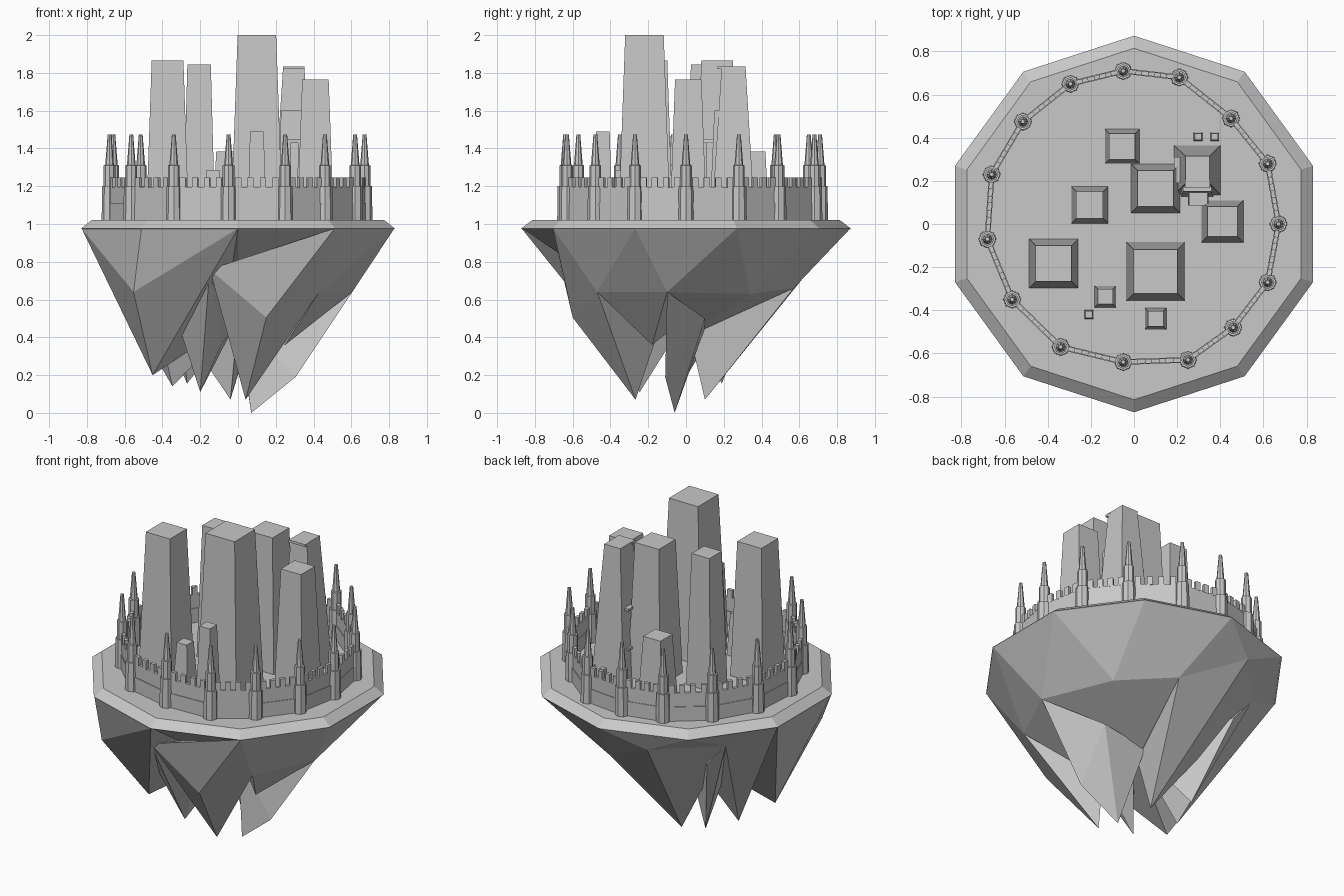
import bpy
import bmesh
import math
from mathutils import Matrix, Vector

default_cube = bpy.data.objects.get("Cube")
if default_cube:
    bpy.data.objects.remove(default_cube, do_unlink=True)

# One plain stone colour for everything
stone = bpy.data.materials.new("grey_stone")
stone.use_nodes = True
STONE_COLOUR = (0.58, 0.58, 0.58, 1)
stone.diffuse_color = STONE_COLOUR
stone.node_tree.nodes["Principled BSDF"].inputs["Base Color"].default_value = STONE_COLOUR

GROUND = 1.02
RIM = 0.976


def finish(bm, name):
    """Turn a bmesh into a flat-shaded stone object."""
    bmesh.ops.recalc_face_normals(bm, faces=bm.faces)
    mesh = bpy.data.meshes.new(name)
    bm.to_mesh(mesh)
    bm.free()
    mesh.materials.append(stone)
    obj = bpy.data.objects.new(name, mesh)
    bpy.context.collection.objects.link(obj)
    return obj


def block(bm, centre, bottom, top, z0, z1, angle=0.0, shift=(0, 0)):
    """Add a box whose bottom and top half sizes may differ."""
    turn = Matrix.Rotation(angle, 3, "Z")
    verts = bmesh.ops.create_cube(bm, size=2)["verts"]
    for v in verts:
        upper = v.co.z > 0
        half = top if upper else bottom
        move = shift if upper else (0, 0)
        flat = turn @ Vector((v.co.x * half[0] + move[0], v.co.y * half[1] + move[1], 0))
        v.co = Vector((centre[0], centre[1], z1 if upper else z0)) + flat


def rock(name, points):
    """Faceted rock lobe: the convex hull of a few points."""
    bm = bmesh.new()
    verts = [bm.verts.new(p) for p in points]
    result = bmesh.ops.convex_hull(bm, input=verts)
    inside = {g for g in result["geom_interior"] + result["geom_unused"]
              if isinstance(g, bmesh.types.BMVert)}
    bmesh.ops.delete(bm, geom=list(inside), context="VERTS")
    bmesh.ops.dissolve_limit(bm, angle_limit=math.radians(1), verts=bm.verts, edges=bm.edges)
    finish(bm, name)


def ring(radius, z, sides, centre=(0, 0)):
    """Regular polygon points, the first one towards the back."""
    return [Vector((centre[0] - radius * math.sin(math.tau * k / sides),
                    centre[1] + radius * math.cos(math.tau * k / sides), z))
            for k in range(sides)]


def lathe(bm, profile, sides, centre):
    """Stack polygon rings into a capped solid."""
    rings = [[bm.verts.new(p) for p in ring(r, z, sides, centre)] for r, z in profile]
    for low, high in zip(rings, rings[1:]):
        for k in range(sides):
            n = (k + 1) % sides
            bm.faces.new((low[k], low[n], high[n], high[k]))
    bm.faces.new(rings[0][::-1])
    bm.faces.new(rings[-1])


# Ten-sided ground plate with a bevelled rim
bm = bmesh.new()
lathe(bm, [(0.865, RIM - 0.005), (0.873, RIM), (0.815, GROUND)], 10, (0, 0))
finish(bm, "ground_plate")

# Rim corners, named by direction
rim = ring(0.87, RIM, 10)
(back, back_left, left_back, left_front, front_left,
 front, front_right, right_front, right_back, back_right) = rim

# Shared corners of the rock lobes
core = (0, 0, 0.5)
cleft = (-0.15, -0.66, 0.76)
bow = (0.15, -0.6, 0.505)
shoulder = (0.43, -0.47, 0.64)
flank = (0.605, -0.1, 0.64)
rear_side = (0.44, 0.34, 0.63)
rear_middle = (0.14, 0.57, 0.66)
rear_left = (-0.24, 0.73, 0.85)
rear_corner = (-0.55, 0.39, 0.83)
front_corner = (-0.553, -0.57, 0.64)
bow_notch = (0.25, -0.18, 0.36)
rear_notch = (0, 0.1, 0.45)

# Underside: a broad core and bulges below the rim
rock("rock_core", rim + [(0, 0, 0.4), flank, rear_side, rear_middle, rear_left, rear_corner])
rock("rock_bow", [front_right, right_front, cleft, bow, shoulder, core])
rock("rock_ledge", [right_front, shoulder, flank, bow_notch, core])
rock("rock_rear_ledge", [flank, rear_side, rear_middle, rear_notch, core])

# Hanging spikes, each from its bulge down to a tip
rock("rock_bow_spike", [cleft, bow, shoulder, (0.04, -0.267, 0.07), (0.1, -0.15, 0.42)])
rock("rock_side_spike", [flank, (0.305, -0.11, 0.19), (0.07, -0.06, 0), rear_notch,
                         (0.3, 0.1, 0.5), core])
rock("rock_back_spike", [rear_middle, rear_left, rear_corner, rear_notch,
                         (-0.04, 0.1, 0.07), core])
rock("rock_corner_spike", [rear_corner, (-0.27, 0.19, 0.155), (-0.42, 0.39, 0.68),
                           (-0.3, 0, 0.5), core])
rock("rock_left_bulge", [front, front_left, left_front, left_back, front_corner,
                         (-0.452, -0.245, 0.2), core])
rock("rock_left_spike", [left_back, rear_corner, (-0.347, -0.03, 0.14),
                         (-0.45, -0.2, 0.6), core])
rock("rock_cleft_spike", [cleft, (-0.2, -0.245, 0.11), (-0.3, -0.36, 0.42),
                          (-0.09, -0.3, 0.36), core])

# Perimeter towers with stepped bodies and blunt spires
tower_spots = [(-0.05, 0.71), (0.21, 0.68), (0.45, 0.49), (0.62, 0.28), (0.67, 0),
               (0.62, -0.27), (0.46, -0.48), (0.25, -0.63), (-0.05, -0.64), (-0.34, -0.57),
               (-0.565, -0.35), (-0.68, -0.07), (-0.66, 0.23), (-0.515, 0.475), (-0.295, 0.65)]
tower_profile = [(0.042, GROUND), (0.039, 1.2), (0.031, 1.2), (0.031, 1.31),
                 (0.023, 1.312), (0.01, 1.475)]
for number, spot in enumerate(tower_spots, 1):
    bm = bmesh.new()
    lathe(bm, tower_profile, 8, spot)
    finish(bm, f"wall_tower_{number}")

# Curtain walls with battlements between neighbouring towers
for number, start in enumerate(tower_spots):
    a = Vector(start)
    b = Vector(tower_spots[(number + 1) % len(tower_spots)])
    span = b - a
    angle = math.atan2(span.y, span.x)
    half = span.length / 2
    bm = bmesh.new()
    block(bm, (a + b) / 2, (half, 0.013), (half, 0.013), GROUND, 1.11, angle)
    block(bm, (a + b) / 2, (half, 0.009), (half, 0.009), 1.11, 1.195, angle)
    for step in range(4):
        spot = a + span * (0.17 + 0.22 * step)
        block(bm, spot, (0.016, 0.01), (0.016, 0.01), 1.19, 1.245, angle)
    finish(bm, f"curtain_wall_{number + 1}")

# Tapered city blocks: centre, bottom half, top half, height
buildings = {
    "tallest_building": ((0.1, -0.22), 0.137, 0.102, 2.0),
    "left_building": ((-0.373, -0.183), 0.113, 0.084, 1.865),
    "central_building": ((0.1, 0.165), 0.113, 0.084, 1.865),
    "slim_building": ((-0.206, 0.088), 0.085, 0.062, 1.845),
    "right_building": ((0.41, 0.012), 0.097, 0.07, 1.765),
    "rear_building": ((-0.055, 0.36), 0.08, 0.06, 1.385),
    "front_building": ((0.1, -0.44), 0.05, 0.036, 1.49),
    "low_front_building": ((-0.133, -0.337), 0.05, 0.035, 1.285),
    "front_hut": ((-0.208, -0.42), 0.021, 0.016, 1.1),
    "rear_hut_left": ((0.297, 0.405), 0.02, 0.015, 1.1),
    "rear_hut_right": ((0.375, 0.405), 0.02, 0.015, 1.1),
}
for name, (spot, low, high, height) in buildings.items():
    bm = bmesh.new()
    block(bm, spot, (low, low), (high, high), GROUND, height)
    finish(bm, name)

# Terraced building: tapered body, roof lip, stepped bays and slim pillars
bm = bmesh.new()
block(bm, (0.293, 0.25), (0.108, 0.115), (0.056, 0.063), GROUND, 1.835, shift=(0.002, 0.002))
finish(bm, "terraced_body")
bm = bmesh.new()
block(bm, (0.295, 0.185), (0.058, 0.018), (0.058, 0.018), 1.82, 1.835)
finish(bm, "terraced_roof_lip")
bm = bmesh.new()
block(bm, (0.293, 0.2), (0.075, 0.075), (0.066, 0.05), GROUND, 1.6)
block(bm, (0.298, 0.115), (0.048, 0.03), (0.042, 0.03), 1.43, 1.45)
finish(bm, "terraced_bays")
bm = bmesh.new()
for x in (0.27, 0.325):
    block(bm, (x, 0.1), (0.01, 0.01), (0.008, 0.008), GROUND, 1.44)
finish(bm, "terraced_pillars")
bm = bmesh.new()
for z in (1.2, 1.45):
    block(bm, (0.2, 0.25), (0.015, 0.06), (0.015, 0.06), z, z + 0.015)
block(bm, (0.19, 0.2), (0.005, 0.005), (0.005, 0.005), 1.2, 1.45)
finish(bm, "terraced_side_bracket")
